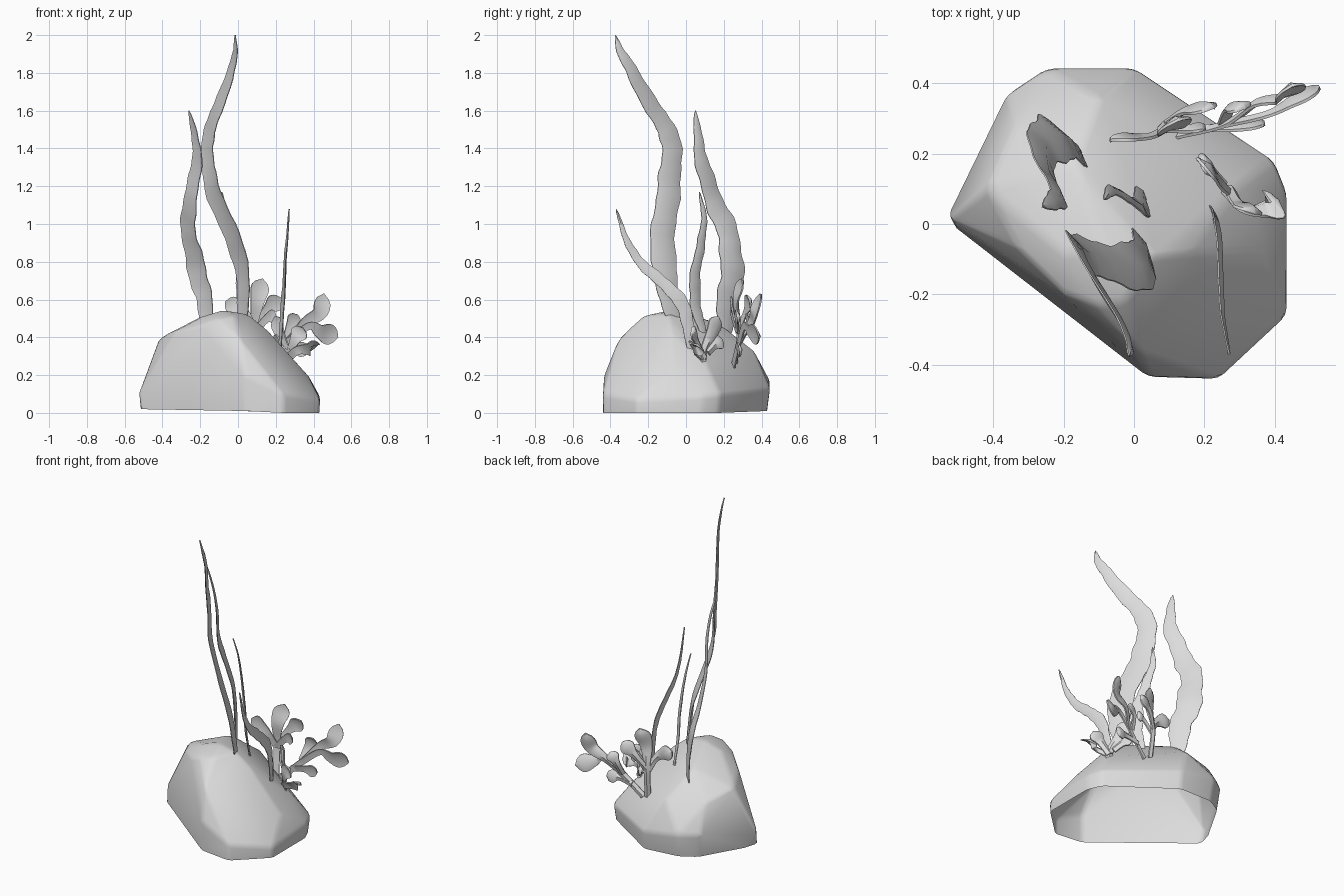
import bpy, bmesh, math
from mathutils import Vector

if "Cube" in bpy.data.objects:
    bpy.data.objects.remove(bpy.data.objects["Cube"], do_unlink=True)

grey = bpy.data.materials.new("pale_grey")
grey.use_nodes = True
grey.diffuse_color = (0.72, 0.72, 0.72, 1)
grey.node_tree.nodes["Principled BSDF"].inputs["Base Color"].default_value = (0.72, 0.72, 0.72, 1)


def finish(name, bm, angle):
    """Turn a bmesh into a smooth-shaded object with the shared material."""
    bmesh.ops.recalc_face_normals(bm, faces=bm.faces)
    mesh = bpy.data.meshes.new(name)
    bm.to_mesh(mesh)
    bm.free()
    mesh.materials.append(grey)
    obj = bpy.data.objects.new(name, mesh)
    bpy.context.scene.collection.objects.link(obj)
    bpy.ops.object.select_all(action="DESELECT")
    bpy.context.view_layer.objects.active = obj
    obj.select_set(True)
    bpy.ops.object.shade_smooth_by_angle(angle=math.radians(angle))
    return obj


def sample(points, steps):
    """Smooth curve through the points."""
    p = [Vector(q) for q in points]
    p = [2 * p[0] - p[1]] + p + [2 * p[-1] - p[-2]]
    out = []
    for i in range(steps + 1):
        f = i / steps * (len(p) - 3)
        k = min(int(f), len(p) - 4)
        u = f - k
        a, b, c, d = p[k:k + 4]
        out.append(0.5 * (2 * b + (c - a) * u + (2 * a - 5 * b + 4 * c - d) * u ** 2
                          + (3 * b - a - 3 * c + d) * u ** 3))
    return out


def ribbon(bm, points, normal, half_width, fold, thick, steps):
    """Thin closed strip along a path, folded at its midrib."""
    path = sample(points, steps)
    n = Vector(normal).normalized()
    rings = []
    for i, c in enumerate(path):
        t = i / steps
        tangent = (path[min(i + 1, steps)] - path[max(i - 1, 0)]).normalized()
        side = tangent.cross(n).normalized()
        out = side.cross(tangent).normalized()
        left, right = half_width(t, 0), half_width(t, 2)
        rib = out * fold * (left + right)
        edge = out * thick * 0.25
        mid = out * thick * 0.5
        ring = [c + side * left + edge, c + rib + mid, c - side * right + edge,
                c - side * right - edge, c + rib - mid, c + side * left - edge]
        rings.append([bm.verts.new(v) for v in ring])
    for a, b in zip(rings, rings[1:]):
        for j in range(6):
            k = (j + 1) % 6
            bm.faces.new((a[j], a[k], b[k], b[j]))
    bm.faces.new(rings[0])
    bm.faces.new(rings[-1])


# Boulder: hull of its corner points, open underneath, edges rounded
corners = [
    # foot
    (-.52, 0, .02), (-.49, .1, .02), (-.34, .36, .02), (-.24, .42, .02), (0, .43, .01),
    (.39, .17, 0), (.43, .08, 0), (.43, -.26, 0), (.24, -.44, 0), (.04, -.43, .01), (-.2, -.25, .02),
    # flanks
    (-.53, .02, .1), (-.47, .07, .28), (-.36, .37, .17), (-.25, .445, .17), (0, .445, .13),
    (.4, .18, .1), (.435, .09, .09), (.435, -.26, .07), (.24, -.44, .1), (.04, -.435, .2),
    (.37, -.08, .2), (.29, .1, .27),
    # crown
    (-.42, .1, .395), (-.34, .28, .34), (-.1, .36, .33), (-.17, .17, .48),
    (-.33, -.07, .43), (-.2, -.08, .51), (-.08, -.08, .545), (.05, -.09, .525),
    (-.2, -.2, .465), (-.11, -.23, .5), (-.02, -.22, .515), (.01, -.36, .39), (.15, -.08, .445)]
bm = bmesh.new()
for co in corners:
    bm.verts.new(co)
bmesh.ops.convex_hull(bm, input=bm.verts)
bmesh.ops.delete(bm, geom=[v for v in bm.verts if not v.link_faces], context="VERTS")
bmesh.ops.recalc_face_normals(bm, faces=bm.faces)
underside = [f for f in bm.faces if f.normal.z < -0.85]
bmesh.ops.delete(bm, geom=underside, context="FACES")
bmesh.ops.dissolve_limit(bm, angle_limit=math.radians(6), verts=bm.verts, edges=bm.edges)
rock = finish("rock", bm, 50)
bevel = rock.modifiers.new("rounded_edges", "BEVEL")
bevel.width = 0.02
bevel.segments = 2
bevel.limit_method = "ANGLE"
bevel.angle_limit = math.radians(15)


# Kelp blades: long wavy strips
def blade(name, points, normal, width, waves):
    def half(t, s):
        ripple = 1 + 0.1 * math.sin(waves * t + 2 * s) + 0.06 * math.sin(2.3 * waves * t + s)
        return width * min(0.6 + 2 * t, 1, 1.25 * (1 - t) ** 0.6) * ripple + 0.001
    bm = bmesh.new()
    ribbon(bm, points, normal, half, 0.1, 0.008, 48)
    finish(name, bm, 40)


blade("tall_blade", [(.02, -.05, .45), (.025, -.08, .6), (.02, -.12, .78), (-.06, -.115, 1),
                     (-.14, -.09, 1.2), (-.16, -.075, 1.36), (-.15, -.1, 1.5), (-.11, -.17, 1.6),
                     (-.04, -.28, 1.8), (-.015, -.34, 1.9), (-.015, -.375, 2)],
      (.86, .5, 0), .074, 38)
blade("side_blade", [(-.16, .2, .42), (-.18, .22, .6), (-.22, .245, .77), (-.26, .22, .95),
                     (-.255, .15, 1.12), (-.22, .09, 1.3), (-.225, .065, 1.45), (-.26, .05, 1.6)],
      (.8, .6, 0), .075, 30)
blade("middle_blade", [(.02, .09, .42), (.02, .05, .58), (.01, .05, .74), (-.03, .08, .9),
                       (-.065, .095, 1.04), (-.085, .07, 1.17)],
      (.75, .65, 0), .036, 26)
blade("short_blade", [(.22, .03, .3), (.23, .01, .48), (.24, -.05, .62), (.245, -.16, .72),
                      (.25, -.26, .82), (.26, -.32, .93), (.27, -.37, 1.08)],
      (.97, .24, 0), .035, 28)


# Corals: forked fans with rounded, slightly curled paddle ends
def coral(name, origin, direction, tilt, stalk, branches):
    d = Vector((direction[0], direction[1], 0)).normalized()
    across = Vector((-d.y, d.x, 0))
    bm = bmesh.new()
    for i, (pad, path) in enumerate(branches):
        def half(t, s):
            bump = math.exp(-((t - 0.8) / 0.24) ** 2)
            lobe = 1 + 0.15 * math.sin(16 * t + 3 * s + i)
            return (stalk + pad * bump * lobe) * min(1, (12 * (1 - t)) ** 0.5) + 0.002
        pts = [Vector(origin) + d * u + across * w + Vector((0, 0, v)) for u, v, w in path]
        ribbon(bm, pts, across + Vector((0, 0, tilt)), half, 0.14, 0.016, 18)
    finish(name, bm, 45)


coral("upright_coral", (.09, .27, .33), (1, .3), 0.15, .017, [
    (.03, [(0, -.07, -.01), (0, .12, .01), (.01, .26, -.01), (.045, .38, .015)]),
    (.024, [(0, .1, 0), (-.06, .2, -.01), (-.16, .26, .015)]),
    (.026, [(0, .12, .01), (.07, .21, .03), (.15, .28, .02)]),
    (.018, [(0, .1, 0), (.06, .17, -.02), (.11, .18, -.03)])])
coral("spreading_coral", (.16, .26, .28), (1, .32), 0.2, .017, [
    (.026, [(-.03, -.03, 0), (.11, .1, -.01), (.21, .2, .02), (.29, .25, .01), (.32, .35, .04)]),
    (.032, [(.1, .09, -.01), (.22, .18, -.02), (.29, .15, -.01), (.39, .12, .01)]),
    (.018, [(.1, .1, 0), (.13, .18, .03), (.17, .24, .02)]),
    (.02, [(.04, .04, 0), (.13, .06, -.03), (.21, .05, -.04)])])
coral("low_coral", (.27, .1, .24), (.8, -.6), 0.5, .02, [
    (.022, [(0, 0, 0), (0, .08, -.01), (-.06, .18, 0), (-.1, .27, .01)]),
    (.03, [(0, .05, -.01), (.07, .09, -.02), (.12, .1, .02), (.13, .11, .06)]),
    (.022, [(0, .05, 0), (.05, .14, -.02), (.1, .21, -.01)]),
    (.02, [(-.02, .08, 0), (-.07, .12, .01), (-.12, .15, .02)])])
